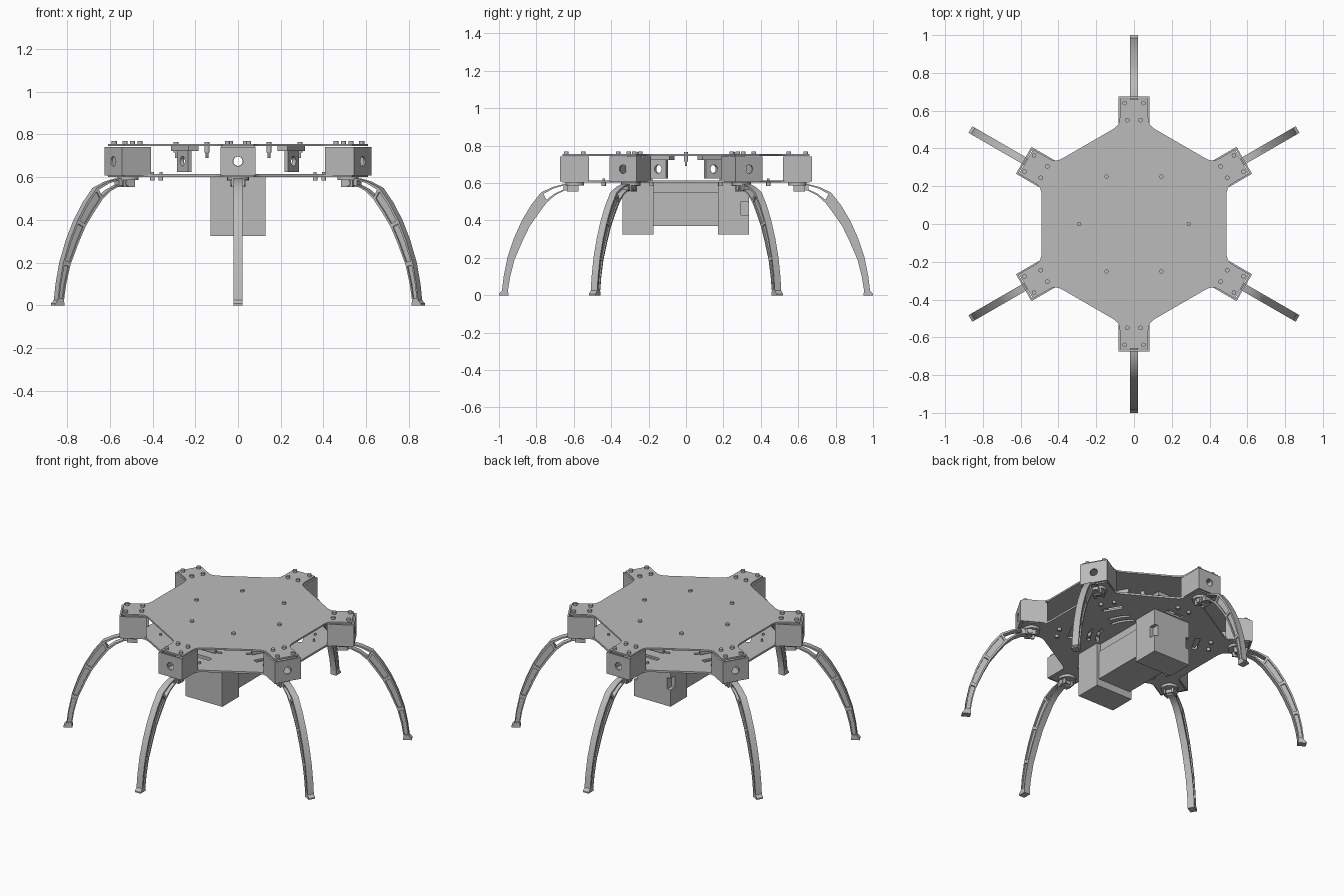
import bpy, bmesh, math
from mathutils import Matrix, Vector

cube = bpy.data.objects.get("Cube")
if cube:
    bpy.data.objects.remove(cube, do_unlink=True)

grey = bpy.data.materials.new("plain grey")
grey.use_nodes = True
colour = (0.5, 0.5, 0.5, 1)
grey.diffuse_color = colour
grey.node_tree.nodes["Principled BSDF"].inputs["Base Color"].default_value = colour

scene = bpy.context.scene
made = []


def place(name, mesh, matrix=Matrix()):
    obj = bpy.data.objects.new(name, mesh)
    obj.matrix_world = matrix
    scene.collection.objects.link(obj)
    made.append(obj)
    return obj


def sheet(name, loops, depth):
    """Flat shape with holes (later loops), extruded evenly about z = 0."""
    curve = bpy.data.curves.new(name, 'CURVE')
    curve.dimensions, curve.fill_mode, curve.extrude = '2D', 'BOTH', depth / 2
    for loop in loops:
        spline = curve.splines.new('POLY')
        spline.points.add(len(loop) - 1)
        for point, (x, y) in zip(spline.points, loop):
            point.co = (x, y, 0, 1)
        spline.use_cyclic_u = True
    temp = bpy.data.objects.new(name, curve)
    scene.collection.objects.link(temp)
    graph = bpy.context.evaluated_depsgraph_get()
    graph.update()
    mesh = bpy.data.meshes.new_from_object(temp.evaluated_get(graph))
    bpy.data.objects.remove(temp, do_unlink=True)
    bm = bmesh.new()
    bm.from_mesh(mesh)
    bmesh.ops.remove_doubles(bm, verts=bm.verts, dist=0.0001)
    bmesh.ops.recalc_face_normals(bm, faces=bm.faces)
    bm.to_mesh(mesh)
    bm.free()
    mesh.materials.clear()
    mesh.materials.append(grey)
    mesh.name = name
    return mesh


def solid(name, boxes=(), rods=()):
    """Boxes as (low corner, high corner); rods as (start, end, radius)."""
    bm = bmesh.new()
    for low, high in boxes:
        low, high = Vector(low), Vector(high)
        m = Matrix.Translation((low + high) / 2) @ Matrix.Diagonal((*(high - low), 1))
        bmesh.ops.create_cube(bm, size=1, matrix=m)
    for start, end, radius in rods:
        start, end = Vector(start), Vector(end)
        axis = end - start
        m = Matrix.Translation((start + end) / 2) @ axis.to_track_quat('Z', 'Y').to_matrix().to_4x4()
        bmesh.ops.create_cone(bm, cap_ends=True, segments=16, radius1=radius,
                              radius2=radius, depth=axis.length, matrix=m)
    mesh = bpy.data.meshes.new(name)
    bm.to_mesh(mesh)
    bm.free()
    mesh.materials.append(grey)
    return mesh


def circle(x, y, r, n=20):
    return [(x + r * math.cos(i * math.tau / n), y + r * math.sin(i * math.tau / n)) for i in range(n)]


def rect(x, y, w, h):
    return [(x - w / 2, y - h / 2), (x + w / 2, y - h / 2), (x + w / 2, y + h / 2), (x - w / 2, y + h / 2)]


def turn(points, angle):
    c, s = math.cos(angle), math.sin(angle)
    return [(x * c - y * s, x * s + y * c) for x, y in points]


def arc_slot(r, width, middle, span, n=10):
    steps = [middle + span * (i / n - 0.5) for i in range(n + 1)]
    return ([(r * math.cos(a), r * math.sin(a)) for a in steps]
            + [((r + width) * math.cos(a), (r + width) * math.sin(a)) for a in reversed(steps)])


angles = [math.radians(30 + 60 * i) for i in range(6)]

# Six-armed body plates; the lower one has slots
half_arm = [(0.66, 0.075), (0.565, 0.075), (0.542, 0.077), (0.524, 0.085), (0.51, 0.099), (0.498, 0.118)]
arm = [(r, -t) for r, t in reversed(half_arm)] + half_arm
outline = [p for a in angles for p in turn(arm, a)]
slots = []
for a in angles:
    slots.append(arc_slot(0.2, 0.018, a, 0.7))
    slots.append(arc_slot(0.25, 0.018, a, 0.5))
    slots.append(turn(rect(0.36, 0, 0.03, 0.12), a))
place("top_plate", sheet("top_plate", [outline], 0.01), Matrix.Translation((0, 0, 0.75)))
place("bottom_plate", sheet("bottom_plate", [outline] + slots, 0.012), Matrix.Translation((0, 0, 0.608)))

# Leg profile in radius and height: outer and inner edges
outer = [(0.59, 0.592), (0.65, 0.595), (0.71, 0.58), (0.775, 0.55), (0.83, 0.48), (0.88, 0.395),
         (0.92, 0.305), (0.955, 0.2), (0.975, 0.1), (0.984, 0.025)]
inner = [(0.59, 0.565), (0.65, 0.56), (0.70, 0.535), (0.745, 0.495), (0.79, 0.435), (0.835, 0.37),
         (0.872, 0.295), (0.917, 0.19), (0.94, 0.1), (0.952, 0.025)]


def between(i, f):
    return tuple(a + (b - a) * f for a, b in zip(outer[i], inner[i]))


def window(first, last):
    ids = list(range(first, last + 1))
    return [between(i, 0.2) for i in ids] + [between(i, 0.8) for i in reversed(ids)]


def shift(loop, f):
    """Shorten a window slightly at both ends so that cross bars remain."""
    n = len(loop) // 2

    def slide(p, q):
        return tuple(a + (b - a) * f for a, b in zip(p, q))
    out = list(loop)
    for end, nxt in ((0, 1), (n - 1, n - 2), (n, n + 1), (2 * n - 1, 2 * n - 2)):
        out[end] = slide(loop[end], loop[nxt])
    return out


windows = [shift(window(a, b), 0.1) for a, b in ((1, 3), (3, 5), (5, 7), (7, 9))]
foot = [(1.0, 0.008), (1.0, 0), (0.95, 0), (0.95, 0.008)]
frame = sheet("leg_frame", [outer + foot + inner[::-1]] + windows, 0.04)
web = sheet("leg_web", [outer[3:] + inner[:2:-1]], 0.024)

# Hip housing: face with pivot hole, two cheeks
face = sheet("hip_face", [rect(0, 0, 0.164, 0.135), circle(0, 0, 0.023)], 0.01)
cheeks = solid("hip_cheeks", [((0.518, s * 0.077 - 0.005, 0.607), (0.672, s * 0.077 + 0.005, 0.742))
                              for s in (-1, 1)])

# Inner pivot bracket hanging under the top plate
pivot = sheet("pivot_plate", [rect(0, 0, 0.1, 0.1), circle(0, 0, 0.022)], 0.02)
flange = solid("pivot_flange", [((0.26, -0.08, 0.722), (0.315, 0.08, 0.746))])

# Hip joint below the housing: turntable, lugs and pin
joint = solid("hip_joint",
              [((0.575, s * 0.025 - 0.005, 0.555), (0.635, s * 0.025 + 0.005, 0.59)) for s in (-1, 1)],
              [((0.595, 0, 0.586), (0.595, 0, 0.603), 0.05),
               ((0.61, -0.036, 0.573), (0.61, 0.036, 0.573), 0.016)])

# Screws: arm, underside and one plate screw per sector
spots = [(0.64, 0.05), (0.55, 0.035)]
rods = []
for s in (-1, 1):
    for r, t in spots:
        rods.append(((r, s * t, 0.752), (r, s * t, 0.769), 0.012))
    rods += [((0.44, s * 0.04, 0.585), (0.44, s * 0.04, 0.604), 0.011),
             ((0.44, s * 0.04, 0.612), (0.44, s * 0.04, 0.625), 0.007)]
c, d = 0.29 * math.cos(math.radians(30)), 0.29 * math.sin(math.radians(30))
rods += [((c, d, 0.752), (c, d, 0.766), 0.011), ((c, d, 0.715), (c, d, 0.748), 0.012),
         ((c, d, 0.69), (c, d, 0.715), 0.006)]
screws = solid("screws", rods=rods)

upright = Matrix.Rotation(math.radians(90), 4, 'X')
outward = Matrix(((0, 0, 1, 0), (1, 0, 0, 0), (0, 1, 0, 0), (0, 0, 0, 1)))
for i, a in enumerate(angles, 1):
    spin = Matrix.Rotation(a, 4, 'Z')
    place(f"leg_frame_{i}", frame, spin @ upright)
    place(f"leg_web_{i}", web, spin @ upright)
    place(f"hip_face_{i}", face, spin @ Matrix.Translation((0.669, 0, 0.6745)) @ outward)
    place(f"pivot_plate_{i}", pivot, spin @ Matrix.Translation((0.29, 0, 0.675)) @ outward)
    for part in (cheeks, flange, joint, screws):
        place(f"{part.name}_{i}", part, spin)

# Battery slung underneath between two end holders; rear holder has corner notches
place("battery", solid("battery", [((-0.115, -0.18, 0.37), (0.115, 0.18, 0.55)),
                                   ((-0.105, -0.18, 0.55), (0.105, 0.18, 0.603))]))
place("front_holder", solid("front_holder", [((-0.128, -0.34, 0.325), (0.128, -0.175, 0.603))]))
place("rear_holder", solid("rear_holder", [
    ((-0.128, 0.172, 0.325), (0.128, 0.295, 0.603)),
    ((-0.128, 0.295, 0.325), (0.128, 0.337, 0.43)),
    ((-0.128, 0.295, 0.502), (0.128, 0.337, 0.603)),
    ((-0.105, 0.295, 0.43), (0.105, 0.337, 0.502))]))

for obj in bpy.context.selected_objects:
    obj.select_set(False)
for obj in made:
    obj.select_set(True)
bpy.context.view_layer.objects.active = made[0]
bpy.ops.object.shade_smooth_by_angle(angle=math.radians(30))
